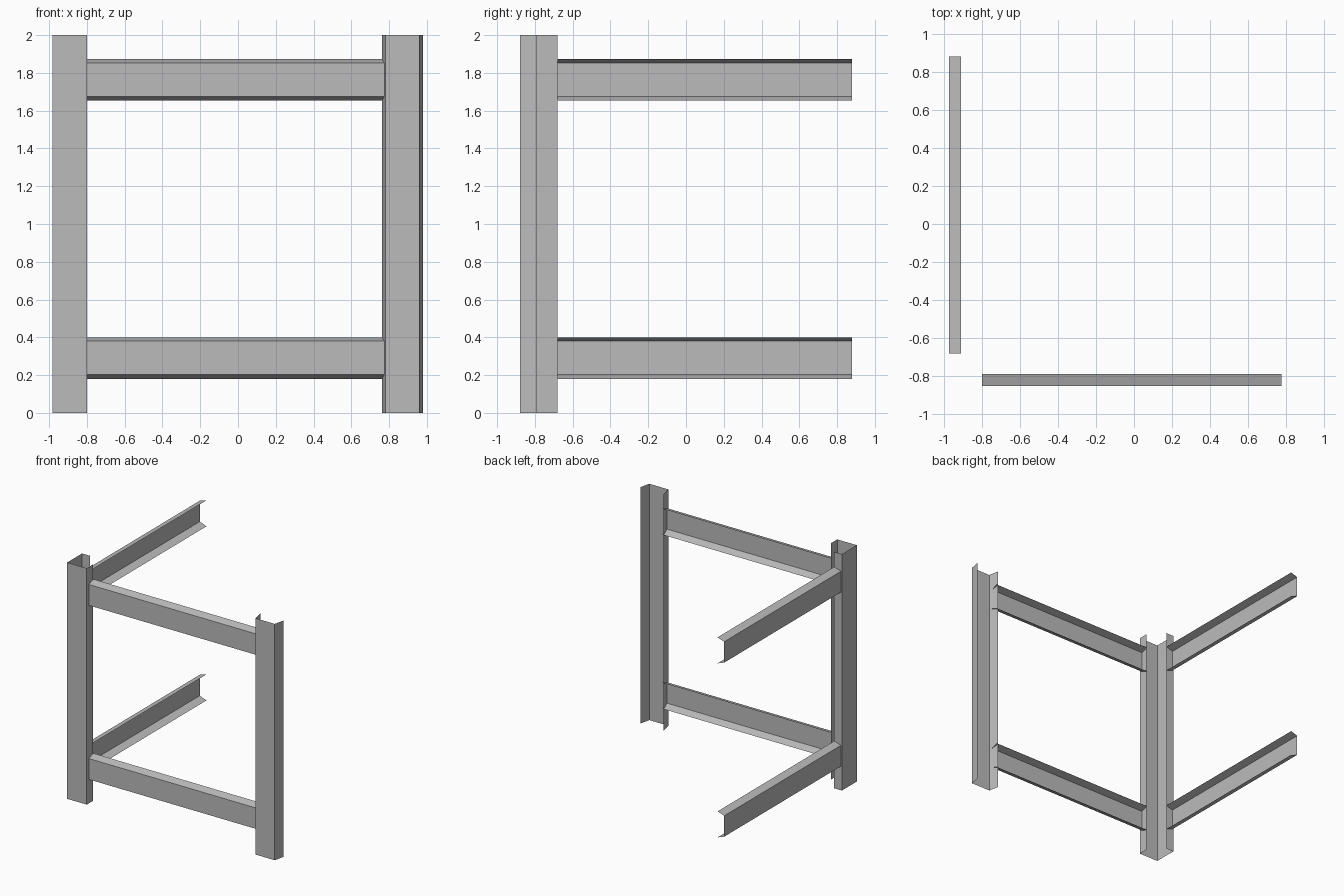
import bpy

cube = bpy.data.objects.get("Cube")
if cube:
    bpy.data.objects.remove(cube, do_unlink=True)

steel = bpy.data.materials.new("grey_steel")
steel.use_nodes = True
steel.diffuse_color = (0.5, 0.5, 0.5, 1)
steel.node_tree.nodes["Principled BSDF"].inputs["Base Color"].default_value = steel.diffuse_color


def sheet(name, start, end):
    """Folded sheet metal: a strip of quads between two matching outlines."""
    n = len(start)
    faces = [(i, i + 1, n + i + 1, n + i) for i in range(n - 1)]
    mesh = bpy.data.meshes.new(name)
    mesh.from_pydata(start + end, [], faces)
    mesh.materials.append(steel)
    obj = bpy.data.objects.new(name, mesh)
    bpy.context.collection.objects.link(obj)
    return obj


def post(name, outline):
    sheet(name, [(x, y, 0) for x, y in outline], [(x, y, 2) for x, y in outline])


# Upright posts: a lipped corner angle and a splayed channel
post("corner_post", [(-0.91, -0.68), (-0.983, -0.68), (-0.983, -0.88),
                     (-0.80, -0.88), (-0.80, -0.795)])
post("end_post", [(0.762, -0.79), (0.78, -0.88), (0.96, -0.88), (0.98, -0.79)])

# Rails: channels with splayed flanges, as (depth, height) outlines
channel = [(0.063, 0), (0, 0.023), (0, 0.2), (0.063, 0.22)]
for level, base in (("lower", 0.18), ("upper", 1.653)):
    sheet(level + "_front_rail",
          [(-0.80, -0.853 + d, base + h) for d, h in channel],
          [(0.776, -0.853 + d, base + h) for d, h in channel]).data.flip_normals()
    sheet(level + "_side_rail",
          [(-0.974 + d, -0.68, base + h) for d, h in channel],
          [(-0.974 + d, 0.88, base + h) for d, h in channel])
